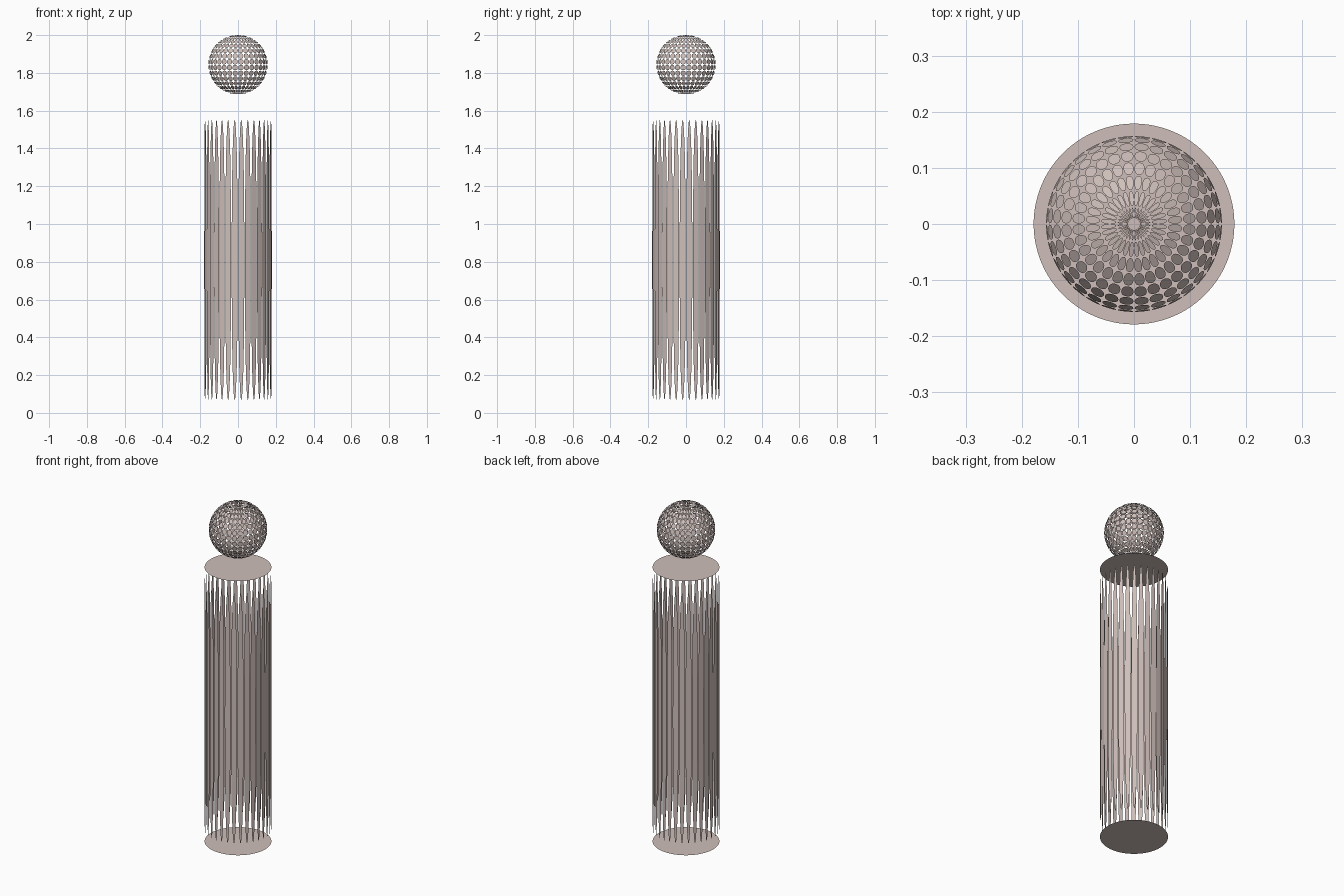
import bpy, bmesh
from mathutils import Matrix

if "Cube" in bpy.data.objects:
    bpy.data.objects.remove(bpy.data.objects["Cube"])

mat = bpy.data.materials.new("warm_grey")
mat.diffuse_color = (0.62, 0.52, 0.49, 1)
mat.use_nodes = True
mat.node_tree.nodes["Principled BSDF"].inputs["Base Color"].default_value = mat.diffuse_color


def petal_object(name, bm, z):
    # detach every face, then subdivision rounds each one into an oval
    bmesh.ops.split_edges(bm, edges=bm.edges[:])
    me = bpy.data.meshes.new(name)
    bm.to_mesh(me)
    bm.free()
    me.materials.append(mat)
    ob = bpy.data.objects.new(name, me)
    ob.location.z = z
    bpy.context.collection.objects.link(ob)
    sub = ob.modifiers.new("round_faces", 'SUBSURF')
    sub.levels = sub.render_levels = 3
    for p in me.polygons:
        p.use_smooth = True
    return ob


# column body: 32-sided cylinder with end discs
bm = bmesh.new()
bmesh.ops.create_cone(bm, cap_ends=True, segments=32,
                      radius1=0.18, radius2=0.18, depth=1.62)
petal_object("column_body", bm, 0.81)

# ball floating above the column
bm = bmesh.new()
bmesh.ops.create_uvsphere(bm, u_segments=32, v_segments=16, radius=0.1575)
petal_object("ball_head", bm, 1.8435)
